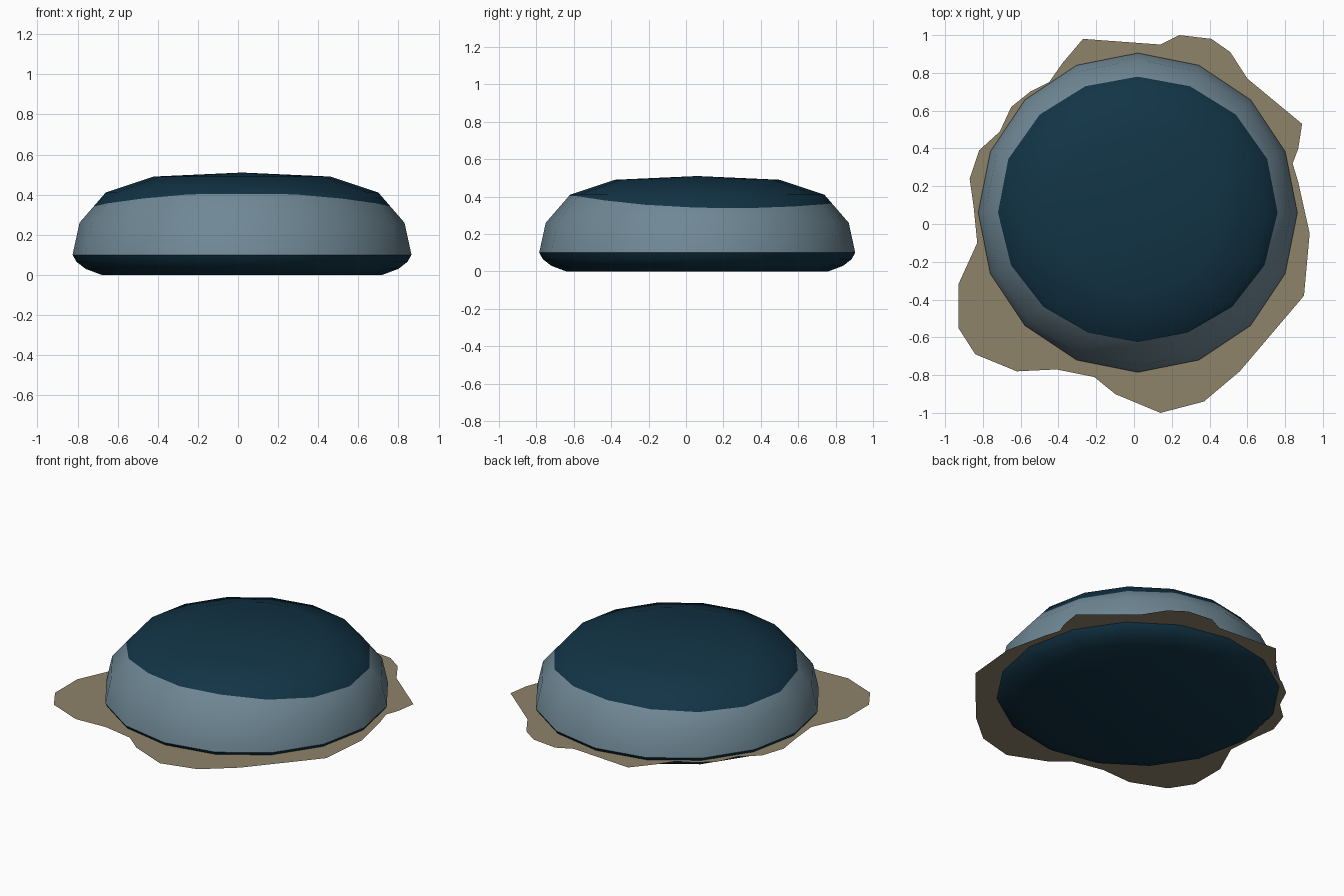
import bpy
import bmesh
from math import cos, sin, pi

cube = bpy.data.objects.get("Cube")
if cube:
    bpy.data.objects.remove(cube, do_unlink=True)


def make_material(name, rgb):
    mat = bpy.data.materials.new(name)
    mat.use_nodes = True
    colour = (*rgb, 1.0)
    mat.diffuse_color = colour
    mat.node_tree.nodes["Principled BSDF"].inputs["Base Color"].default_value = colour
    return mat


def finish(bm, name, materials):
    mesh = bpy.data.meshes.new(name)
    bm.normal_update()
    bm.to_mesh(mesh)
    bm.free()
    for mat in materials:
        mesh.materials.append(mat)
    obj = bpy.data.objects.new(name, mesh)
    bpy.context.collection.objects.link(obj)
    return obj


dark_teal = make_material("dark teal", (0.006, 0.034, 0.061))
blue_grey = make_material("blue grey", (0.16, 0.245, 0.30))
tan = make_material("tan", (0.27, 0.227, 0.144))

SIDES = 16
CENTRE = (0.02, 0.06)


def cap_edge(angle):
    """Radius and height of the uneven border of the dark cap."""
    r = max(0.685, 0.72 + 0.02 * cos(2 * angle) + 0.02 * sin(angle))
    return r, 0.41 - 0.15 * (r - 0.68) / 0.13


# Domed body: rings from the flat base up to the crown
profile = [(0.70, 0.0), (0.78, 0.03), (0.825, 0.065), (0.845, 0.10),
           (0.81, 0.26), cap_edge, (0.68, 0.41), (0.44, 0.49)]
bm = bmesh.new()
rings = []
for step in profile:
    ring = []
    for i in range(SIDES):
        a = 2 * pi * i / SIDES
        r, z = step(a) if callable(step) else step
        ring.append(bm.verts.new((CENTRE[0] + r * cos(a), CENTRE[1] + r * sin(a), z)))
    rings.append(ring)

bm.faces.new(reversed(rings[0]))
for level, (low, high) in enumerate(zip(rings, rings[1:])):
    for i in range(SIDES):
        j = (i + 1) % SIDES
        face = bm.faces.new((low[i], low[j], high[j], high[i]))
        # Pale band between the rim and the cap border
        face.material_index = 1 if level in (3, 4) else 0
crown = bm.verts.new((*CENTRE, 0.51))
for i in range(SIDES):
    bm.faces.new((rings[-1][i], rings[-1][(i + 1) % SIDES], crown))
body = finish(bm, "domed_body", [dark_teal, blue_grey])

bpy.ops.object.select_all(action="DESELECT")
body.select_set(True)
bpy.context.view_layer.objects.active = body
bpy.ops.object.shade_smooth_by_angle(angle=0.7)

# Thin irregular skirt spreading around the body
outline = [(-.27, .98), (-.38, .85), (-.45, .75), (-.55, .7), (-.65, .62), (-.71, .49),
           (-.82, .39), (-.87, .24), (-.85, .1), (-.83, -.1), (-.93, -.32), (-.93, -.55),
           (-.84, -.69), (-.62, -.78), (-.41, -.77), (-.21, -.81), (-.1, -.9), (.14, -1),
           (.37, -.94), (.56, -.78), (.9, -.38), (.93, -.05), (.87, .22), (.84, .32),
           (.87, .4), (.89, .53), (.6, .77), (.51, .91), (.41, .98), (.24, 1), (.14, .95)]
bm = bmesh.new()
sheet = bm.faces.new([bm.verts.new((x, y, 0.08)) for x, y in outline])
bmesh.ops.triangulate(bm, faces=[sheet])
finish(bm, "ground_skirt", [tan])
